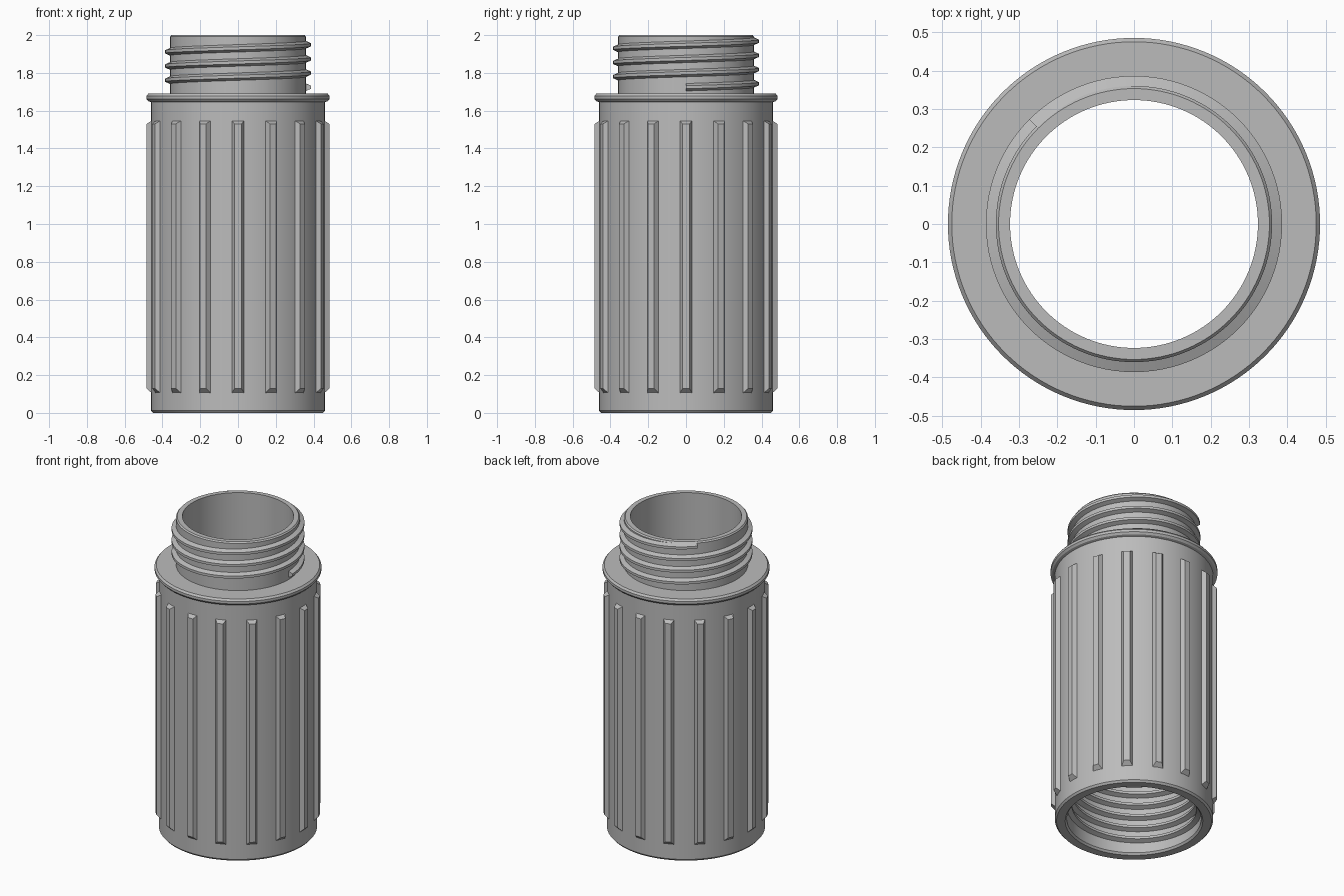
import bpy, bmesh, math
from math import cos, sin, pi, tau

cube = bpy.data.objects.get("Cube")
if cube:
    bpy.data.objects.remove(cube, do_unlink=True)

GREY = (0.50, 0.50, 0.50, 1)
mat = bpy.data.materials.new("plain_grey")
mat.use_nodes = True
mat.diffuse_color = GREY
bsdf = next(n for n in mat.node_tree.nodes if n.type == 'BSDF_PRINCIPLED')
bsdf.inputs["Base Color"].default_value = GREY


def finish(name, bm):
    """Turn a bmesh into a shaded, coloured object."""
    bmesh.ops.recalc_face_normals(bm, faces=bm.faces)
    mesh = bpy.data.meshes.new(name)
    bm.to_mesh(mesh)
    bm.free()
    mesh.materials.append(mat)
    obj = bpy.data.objects.new(name, mesh)
    bpy.context.collection.objects.link(obj)
    bpy.ops.object.select_all(action='DESELECT')
    obj.select_set(True)
    bpy.context.view_layer.objects.active = obj
    bpy.ops.object.shade_smooth_by_angle(angle=math.radians(25))
    return obj


def bridge(bm, a, b):
    """Join two equal closed rings with quads."""
    for i in range(len(a)):
        j = (i + 1) % len(a)
        bm.faces.new((a[i], a[j], b[j], b[i]))


def lathe(name, profile, steps=128):
    """Revolve a closed (radius, height) profile about z."""
    bm = bmesh.new()
    rings = [[bm.verts.new((r * cos(t), r * sin(t), z)) for r, z in profile]
             for t in (tau * k / steps for k in range(steps))]
    for k in range(steps):
        bridge(bm, rings[k], rings[(k + 1) % steps])
    return finish(name, bm)


def thread(name, root, tip, z0, pitch, turns, base=0.022, crest=0.008, per_turn=96):
    """Sweep a trapezoid along a right-handed helix, with flat ends."""
    bm = bmesh.new()
    section = [(root, -base), (tip, -crest), (tip, crest), (root, base)]
    count = round(turns * per_turn)
    rings = []
    for k in range(count + 1):
        t = tau * k / per_turn
        z = z0 + pitch * k / per_turn
        rings.append([bm.verts.new((r * cos(t), r * sin(t), z + dz)) for r, dz in section])
    for a, b in zip(rings, rings[1:]):
        bridge(bm, a, b)
    bm.faces.new(rings[0])
    bm.faces.new(rings[-1])
    return finish(name, bm)


# Hollow sleeve with collar, narrow neck and a wider socket below
lathe("sleeve_body", [
    (0.45, 0), (0.46, 0.012), (0.46, 1.645), (0.475, 1.65), (0.485, 1.662),
    (0.485, 1.678), (0.475, 1.69), (0.36, 1.69), (0.36, 1.992), (0.353, 2.0),
    (0.323, 2.0), (0.323, 0.50), (0.39, 0.45), (0.39, 0.012), (0.40, 0)])

# Outer thread on the neck, inner thread in the socket
thread("neck_thread", 0.355, 0.386, 1.724, 0.075, 3.375)
thread("socket_thread", 0.395, 0.362, 0.05, 0.075, 5)

# Sixteen grip ribs with chamfered sides and ends
RIBS = 16
bm = bmesh.new()
for k in range(RIBS):
    t = tau * k / RIBS
    loops = []
    for r, half, low, high in ((0.452, 0.035, 0.10, 1.55), (0.484, 0.018, 0.13, 1.53)):
        loops.append([bm.verts.new((r * cos(t) - s * sin(t), r * sin(t) + s * cos(t), z))
                      for s, z in ((-half, low), (half, low), (half, high), (-half, high))])
    bridge(bm, *loops)
    bm.faces.new(loops[0])
    bm.faces.new(loops[1])
finish("grip_ribs", bm)
